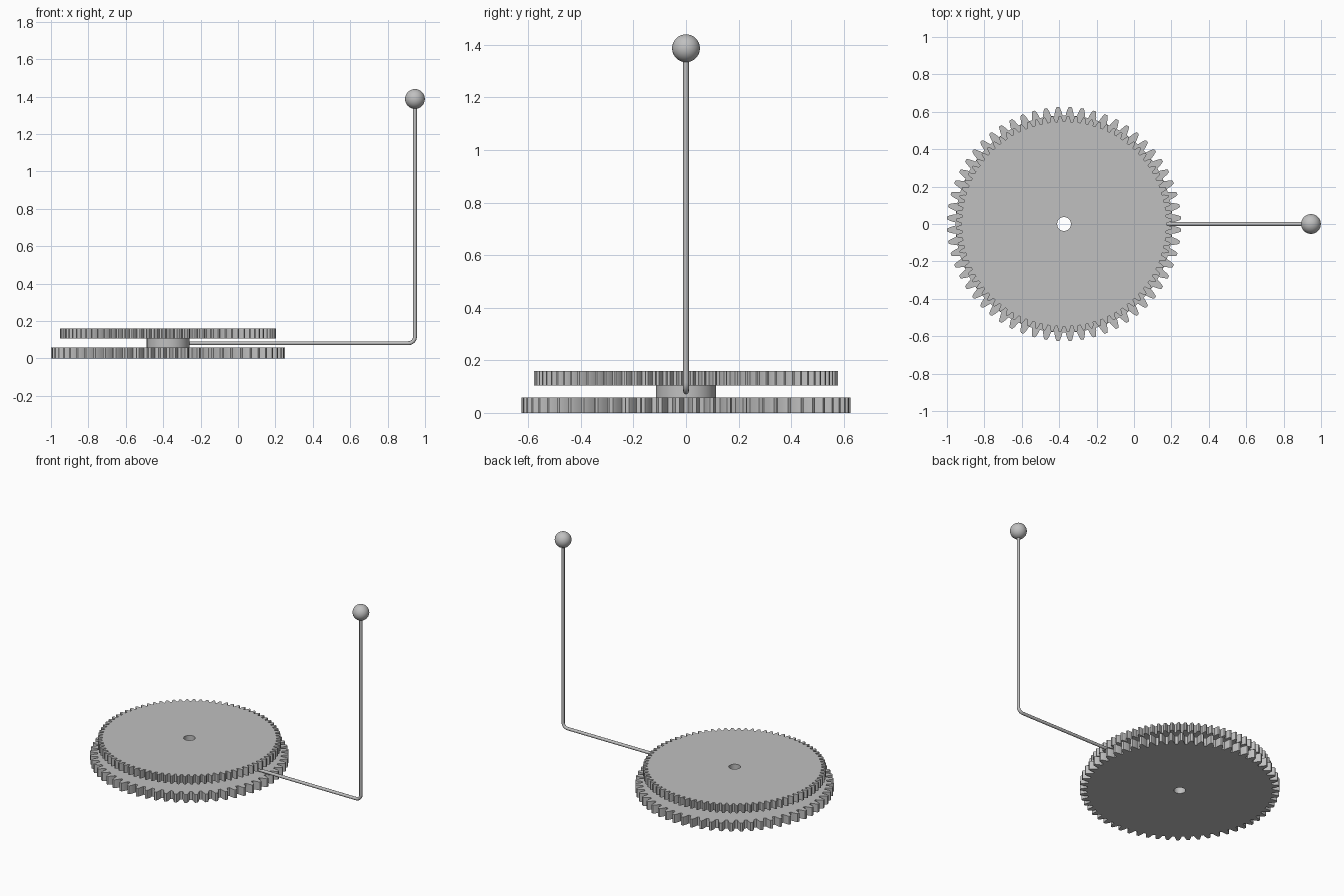
import bpy, bmesh
from math import sin, cos, pi, radians

cube = bpy.data.objects.get("Cube")
if cube:
    bpy.data.objects.remove(cube, do_unlink=True)

CENTER_X = -0.374
HOLE_RADIUS = 0.037
ROD_X, ROD_Z = 0.946, 0.081

steel = bpy.data.materials.new("grey_steel")
steel.use_nodes = True
grey = (0.53, 0.53, 0.53, 1)
steel.diffuse_color = grey
steel.node_tree.nodes["Principled BSDF"].inputs["Base Color"].default_value = grey


def circle(radius, count):
    return [(radius * cos(2 * pi * i / count), radius * sin(2 * pi * i / count))
            for i in range(count)]


def gear_outline(tip, teeth):
    # Involute-like tooth: wide root, rounded flank, narrow tip
    module = 2 * tip / (teeth + 2)
    flank = [(-2.25, 0.36), (-1.6, 0.31), (-1.0, 0.25), (-0.4, 0.18), (0, 0.11)]
    tooth = [(r, -w) for r, w in flank] + [(r, w) for r, w in reversed(flank)]
    points = []
    for i in range(teeth):
        for depth, offset in tooth:
            a = 2 * pi * (i + 0.5 + offset) / teeth
            r = tip + depth * module
            points.append((r * cos(a), r * sin(a)))
    return points


def finish(obj, angle=30):
    obj.data.materials.append(steel)
    bpy.ops.object.select_all(action="DESELECT")
    obj.select_set(True)
    bpy.context.view_layer.objects.active = obj
    bpy.ops.object.shade_smooth_by_angle(angle=radians(angle))


def bored_plate(name, outline, bottom, top):
    # Extrude an outline with a round bore through its centre
    bm = bmesh.new()
    edges = []
    for ring in (outline, circle(HOLE_RADIUS, 32)):
        verts = [bm.verts.new((x, y, bottom)) for x, y in ring]
        edges += [bm.edges.new((verts[i - 1], verts[i])) for i in range(len(verts))]
    bmesh.ops.triangle_fill(bm, edges=edges, use_beauty=True, normal=(0, 0, 1))
    result = bmesh.ops.extrude_face_region(bm, geom=bm.faces[:], use_keep_orig=True)
    moved = [g for g in result["geom"] if isinstance(g, bmesh.types.BMVert)]
    bmesh.ops.translate(bm, verts=moved, vec=(0, 0, top - bottom))
    bmesh.ops.recalc_face_normals(bm, faces=bm.faces[:])
    mesh = bpy.data.meshes.new(name)
    bm.to_mesh(mesh)
    bm.free()
    obj = bpy.data.objects.new(name, mesh)
    obj.location.x = CENTER_X
    bpy.context.collection.objects.link(obj)
    finish(obj)


# Stacked gears and the hub between them
bored_plate("lower_gear", gear_outline(0.626, 60), 0, 0.058)
bored_plate("hub", circle(0.114, 64), 0.058, 0.105)
bored_plate("upper_gear", gear_outline(0.578, 84), 0.105, 0.16)

# Bent rod: out from the hub, then straight up
BEND = 0.035
path = [(CENTER_X + 0.1, ROD_Z)]
for i in range(9):
    a = -pi / 2 + i * pi / 16
    path.append((ROD_X - BEND + BEND * cos(a), ROD_Z + BEND + BEND * sin(a)))
path.append((ROD_X, 1.36))
curve = bpy.data.curves.new("bent_rod", "CURVE")
curve.dimensions = "3D"
curve.bevel_depth = 0.0105
curve.bevel_resolution = 4
curve.use_fill_caps = True
spline = curve.splines.new("POLY")
spline.points.add(len(path) - 1)
for point, (x, z) in zip(spline.points, path):
    point.co = (x, 0, z, 1)
rod = bpy.data.objects.new("bent_rod", curve)
bpy.context.collection.objects.link(rod)
bpy.ops.object.select_all(action="DESELECT")
rod.select_set(True)
bpy.context.view_layer.objects.active = rod
bpy.ops.object.convert(target="MESH")
finish(bpy.context.object, 40)

# Ball at the top of the rod
bpy.ops.mesh.primitive_uv_sphere_add(segments=32, ring_count=16, radius=0.053,
                                     location=(ROD_X, 0, 1.387))
ball = bpy.context.object
ball.name = "ball_knob"
finish(ball, 40)
